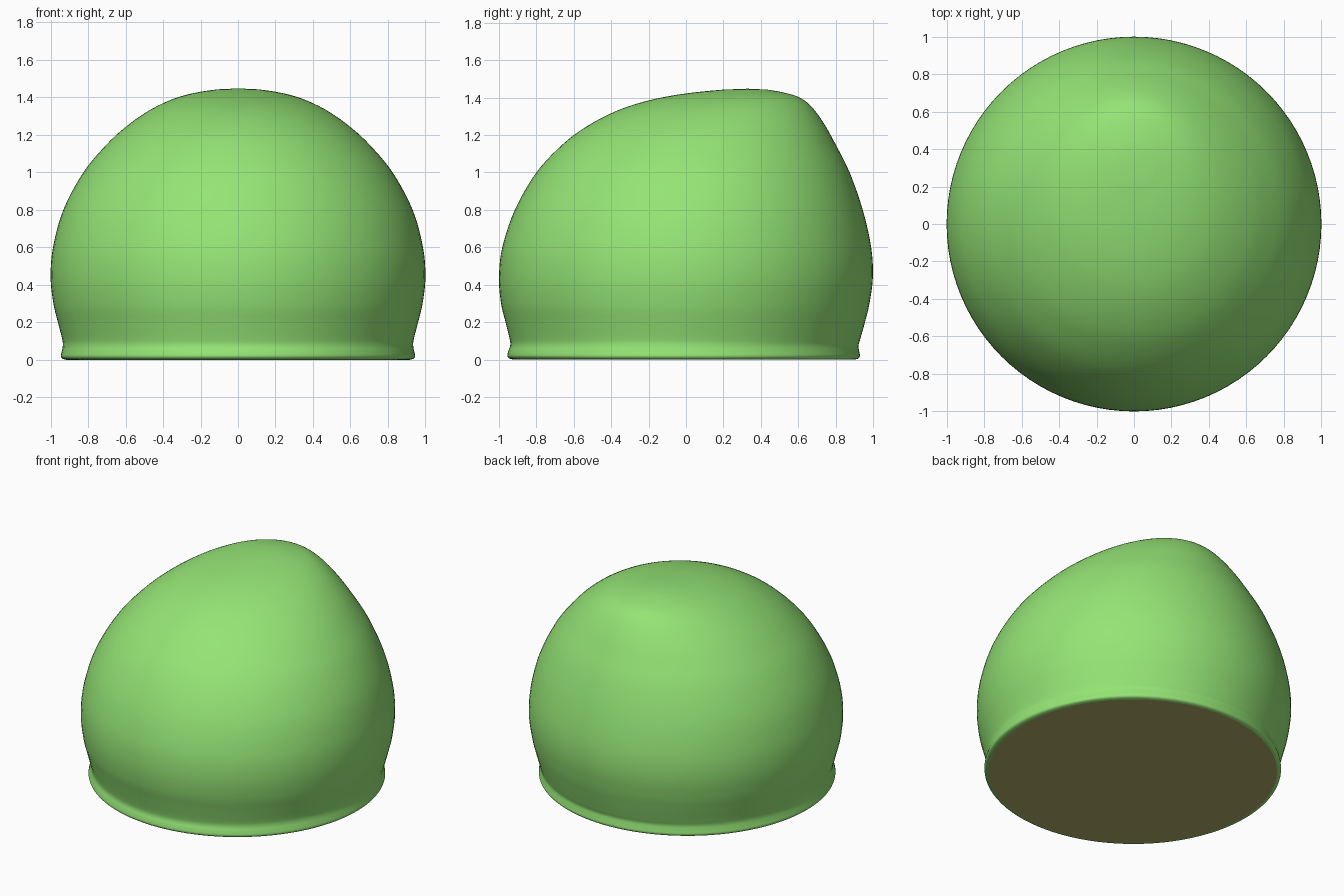
import bpy
import bmesh
import math

if "Cube" in bpy.data.objects:
    bpy.data.objects.remove(bpy.data.objects["Cube"])

SIDES = 96
STEPS = 5

# Horizontal sections: height, front y, back y, half width in x
SECTIONS = [
    (0.0, -0.925, 0.905, 0.917),
    (0.006, -0.945, 0.922, 0.937),
    (0.02, -0.955, 0.93, 0.945),
    (0.045, -0.95, 0.926, 0.94),
    (0.075, -0.94, 0.922, 0.935),
    (0.11, -0.943, 0.932, 0.938),
    (0.2, -0.965, 0.957, 0.961),
    (0.3, -0.989, 0.981, 0.985),
    (0.44, -1.0, 0.999, 1.0),
    (0.6, -0.982, 0.99, 0.987),
    (0.8, -0.915, 0.945, 0.932),
    (1.0, -0.80, 0.875, 0.825),
    (1.15, -0.66, 0.80, 0.70),
    (1.25, -0.525, 0.745, 0.59),
    (1.33, -0.37, 0.69, 0.475),
    (1.38, -0.22, 0.64, 0.375),
    (1.41, -0.08, 0.585, 0.29),
    (1.43, 0.06, 0.51, 0.20),
    (1.443, 0.2, 0.435, 0.11),
]
TIP = (0, 0.33, 1.448)


def smooth(rows):
    """Catmull-Rom interpolation through the sections."""
    out = []
    for i in range(len(rows) - 1):
        a, b = rows[max(i - 1, 0)], rows[i]
        c, d = rows[i + 1], rows[min(i + 2, len(rows) - 1)]
        for s in range(STEPS):
            t = s / STEPS
            out.append([0.5 * (2 * q + (r - p) * t
                               + (2 * p - 5 * q + 4 * r - u) * t * t
                               + (3 * q - p - 3 * r + u) * t ** 3)
                        for p, q, r, u in zip(a, b, c, d)])
    return out + [rows[-1]]


def add_ring(bm, row):
    z, front, back, hx = row
    cy, hy = (front + back) / 2, (back - front) / 2
    angles = [2 * math.pi * k / SIDES for k in range(SIDES)]
    return [bm.verts.new((hx * math.cos(a), cy + hy * math.sin(a), max(z, 0)))
            for a in angles]


def finish(bm, name, colour):
    mesh = bpy.data.meshes.new(name)
    bm.to_mesh(mesh)
    bm.free()
    obj = bpy.data.objects.new(name, mesh)
    bpy.context.collection.objects.link(obj)
    mat = bpy.data.materials.new(name + "_colour")
    mat.diffuse_color = colour
    mat.use_nodes = True
    mat.node_tree.nodes["Principled BSDF"].inputs["Base Color"].default_value = mat.diffuse_color
    mesh.materials.append(mat)
    return obj


# Leaning dome with a small flared rim
bm = bmesh.new()
rings = [add_ring(bm, row) for row in smooth(SECTIONS)]
for low, high in zip(rings, rings[1:]):
    for k in range(SIDES):
        n = (k + 1) % SIDES
        bm.faces.new((low[k], low[n], high[n], high[k]))
tip = bm.verts.new(TIP)
for k in range(SIDES):
    bm.faces.new((rings[-1][k], rings[-1][(k + 1) % SIDES], tip))
for f in bm.faces:
    f.smooth = True
finish(bm, "dome", (0.30, 0.78, 0.18, 1))

# Flat underside
bm = bmesh.new()
bm.faces.new(list(reversed(add_ring(bm, SECTIONS[0]))))
finish(bm, "underside", (0.45, 0.44, 0.155, 1))
